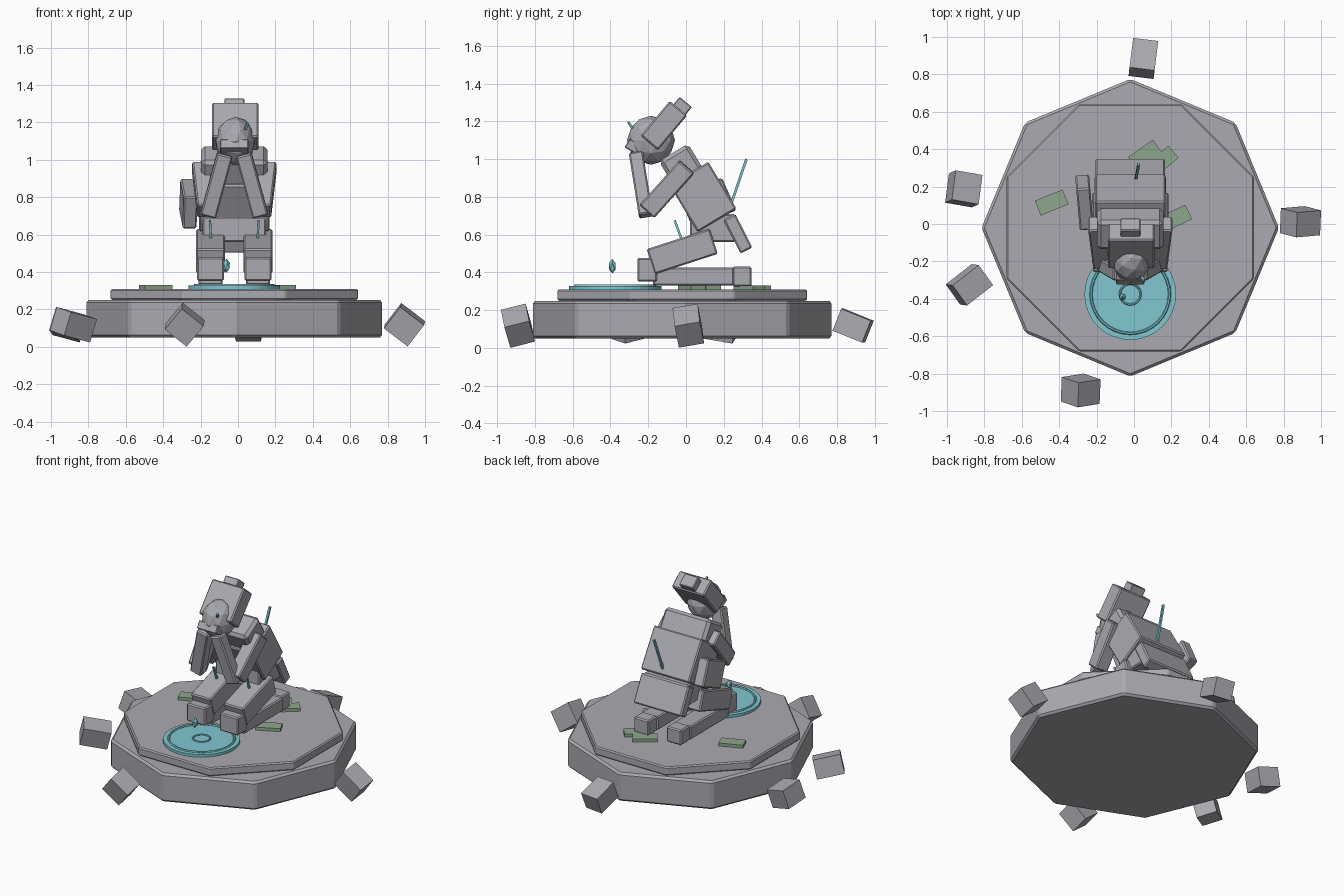
import bpy, bmesh, math
from mathutils import Vector, Matrix, Euler

if "Cube" in bpy.data.objects:
    bpy.data.objects.remove(bpy.data.objects["Cube"])


def material(name, rgb):
    m = bpy.data.materials.new(name)
    m.diffuse_color = (*rgb, 1)
    m.use_nodes = True
    m.node_tree.nodes["Principled BSDF"].inputs["Base Color"].default_value = m.diffuse_color
    return m


STONE = material("grey stone", (0.40, 0.40, 0.44))
WATER = material("pale cyan", (0.22, 0.57, 0.63))
MOSS = material("moss green", (0.27, 0.39, 0.27))
CX = -0.02  # mirror plane of the kneeling figure


def finish(bm, name, mat, loc=(0, 0, 0), rot=None, bevel=0.0):
    """Turn a bmesh into a flat shaded object; rot is a matrix or degrees."""
    if bevel:
        bmesh.ops.bevel(bm, geom=bm.edges[:], offset=bevel, segments=1,
                        affect='EDGES', profile=0.5)
    me = bpy.data.meshes.new(name)
    bm.to_mesh(me)
    bm.free()
    me.materials.append(mat)
    ob = bpy.data.objects.new(name, me)
    bpy.context.collection.objects.link(ob)
    if rot is None:
        rot = (0, 0, 0)
    if not isinstance(rot, Matrix):
        rot = Euler([math.radians(a) for a in rot]).to_matrix()
    ob.matrix_world = Matrix.Translation(loc) @ rot.to_4x4()
    return ob


def box(name, loc, size, rot=None, mat=STONE, bevel=0.008):
    bm = bmesh.new()
    bmesh.ops.create_cube(bm, size=1)
    bmesh.ops.scale(bm, vec=size, verts=bm.verts)
    return finish(bm, name, mat, loc, rot, bevel)


def limb(name, a, b, width, depth, mat=STONE, bevel=0.008):
    """Box running from a to b, its width kept along x."""
    a, b = Vector(a), Vector(b)
    z = (b - a).normalized()
    y = z.cross(Vector((1, 0, 0))).normalized()
    x = y.cross(z)
    rot = Matrix((x, y, z)).transposed()
    return box(name, (a + b) / 2, (width, depth, (b - a).length), rot, mat, bevel)


def prism(name, loc, sides, radius, z0, z1, turn=0, mat=STONE, bevel=0.0):
    bm = bmesh.new()
    bmesh.ops.create_cone(bm, cap_ends=True, segments=sides, radius1=radius,
                          radius2=radius, depth=z1 - z0,
                          matrix=Matrix.Rotation(math.radians(turn), 4, 'Z'))
    return finish(bm, name, mat, (loc[0], loc[1], (z0 + z1) / 2), None, bevel)


def ring(name, loc, radius, tube, sides=32):
    """Thin torus lying flat."""
    bm = bmesh.new()
    rows = []
    for i in range(sides):
        a = 2 * math.pi * i / sides
        rows.append([])
        for j in range(6):
            b = 2 * math.pi * j / 6
            r = radius + tube * math.cos(b)
            rows[-1].append(bm.verts.new((r * math.cos(a), r * math.sin(a),
                                          tube * math.sin(b))))
    for i in range(sides):
        p, q = rows[i], rows[(i + 1) % sides]
        for j in range(6):
            k = (j + 1) % 6
            bm.faces.new((p[j], q[j], q[k], p[k]))
    return finish(bm, name, WATER, loc)


def ball(name, loc, scale, mat, subdivisions):
    bm = bmesh.new()
    bmesh.ops.create_icosphere(bm, subdivisions=subdivisions, radius=1)
    bmesh.ops.scale(bm, vec=scale, verts=bm.verts)
    return finish(bm, name, mat, loc)


# stepped octagonal plinth
prism("lower_plinth", (CX, CX), 8, 0.795, 0.05, 0.25, 0, bevel=0.014)
prism("upper_plinth", (CX, CX), 8, 0.715, 0.25, 0.31, 22.5, bevel=0.008)

# puddle with ripples and a falling drop
prism("puddle", (CX, -0.375), 32, 0.245, 0.31, 0.328, mat=WATER)
ring("outer_ripple", (CX, -0.375, 0.329), 0.21, 0.008)
ring("inner_ripple", (CX, -0.375, 0.329), 0.055, 0.006)
ball("drop", (-0.062, -0.39, 0.433), (0.021, 0.021, 0.038), WATER, 1)

# moss patches
for x, y, turn in [(-0.44, 0.115, 22), (0.06, 0.37, 35),
                   (0.15, 0.335, 40), (0.22, 0.03, 26)]:
    box("moss_patch", (x, y, 0.32), (0.16, 0.085, 0.022), (0, 0, turn), MOSS, 0)

# loose rocks around the plinth
for loc, size, rot in [
        ((0.05, 0.885, 0.118), (0.135, 0.17, 0.125), (-22, 0, -7)),
        ((0.89, 0.012, 0.118), (0.16, 0.135, 0.145), (12, 37, 5)),
        ((-0.91, 0.188, 0.118), (0.15, 0.16, 0.13), (-10, 15, -10)),
        ((-0.88, -0.325, 0.118), (0.18, 0.135, 0.13), (12, 12, 38)),
        ((-0.285, -0.89, 0.118), (0.15, 0.135, 0.145), (18, 38, 9))]:
    box("loose_rock", loc, size, rot, bevel=0)

# kneeling legs and bent arms, mirrored
for s, side in ((-1, "left"), (1, "right")):
    def at(x, y, z):
        return (CX + s * x, y, z)
    limb(side + "_thigh", at(0.127, 0.147, 0.565), at(0.127, -0.187, 0.457), 0.155, 0.14)
    box(side + "_knee", at(0.127, -0.205, 0.415), (0.145, 0.105, 0.125))
    box(side + "_shin", at(0.127, 0.04, 0.378), (0.13, 0.43, 0.095))
    box(side + "_foot", at(0.127, 0.297, 0.378), (0.115, 0.1, 0.105))
    limb(side + "_upper_arm", at(0.178, 0.005, 0.96), at(0.15, -0.205, 0.725), 0.095, 0.105)
    limb(side + "_forearm", at(0.14, -0.212, 0.70), at(0.05, -0.265, 1.03), 0.085, 0.075)
    # thin splinter standing on the thigh
    limb(side + "_thigh_splinter", at(0.13, -0.06, 0.675), at(0.125, -0.025, 0.58),
         0.012, 0.012, WATER, 0)

# body leaning forward
LEAN = (31, 0, 0)
box("torso", (CX, 0.09, 0.80), (0.375, 0.24, 0.29), LEAN)
box("upper_chest", (CX, -0.015, 0.95), (0.355, 0.18, 0.2), LEAN, bevel=0.02)
box("pelvis", (CX, 0.14, 0.635), (0.34, 0.24, 0.15))
box("back_flap", (CX, 0.275, 0.605), (0.37, 0.07, 0.20), (27, 0, 0))
box("side_satchel", (-0.265, 0.115, 0.765), (0.075, 0.245, 0.186), (24, 0, 5))
limb("back_splinter", (0.01, 0.24, 0.765), (0.025, 0.32, 1.0), 0.014, 0.014, WATER, 0)

# bowed head with tipped helmet and joined hands
ball("head", (CX + 0.005, -0.185, 1.10), (0.108, 0.127, 0.13), STONE, 2)
box("helmet", (CX + 0.005, -0.117, 1.178), (0.25, 0.12, 0.24), (-40, 0, 0))
box("helmet_crest", (CX, -0.03, 1.268), (0.107, 0.085, 0.09), (-40, 0, 0), bevel=0.005)
box("joined_hands", (CX, -0.275, 1.065), (0.15, 0.085, 0.055), (-30, 0, 0), bevel=0.005)
limb("face_splinter", (0.04, -0.285, 1.165), (0.052, -0.305, 1.195), 0.014, 0.014, WATER, 0)
